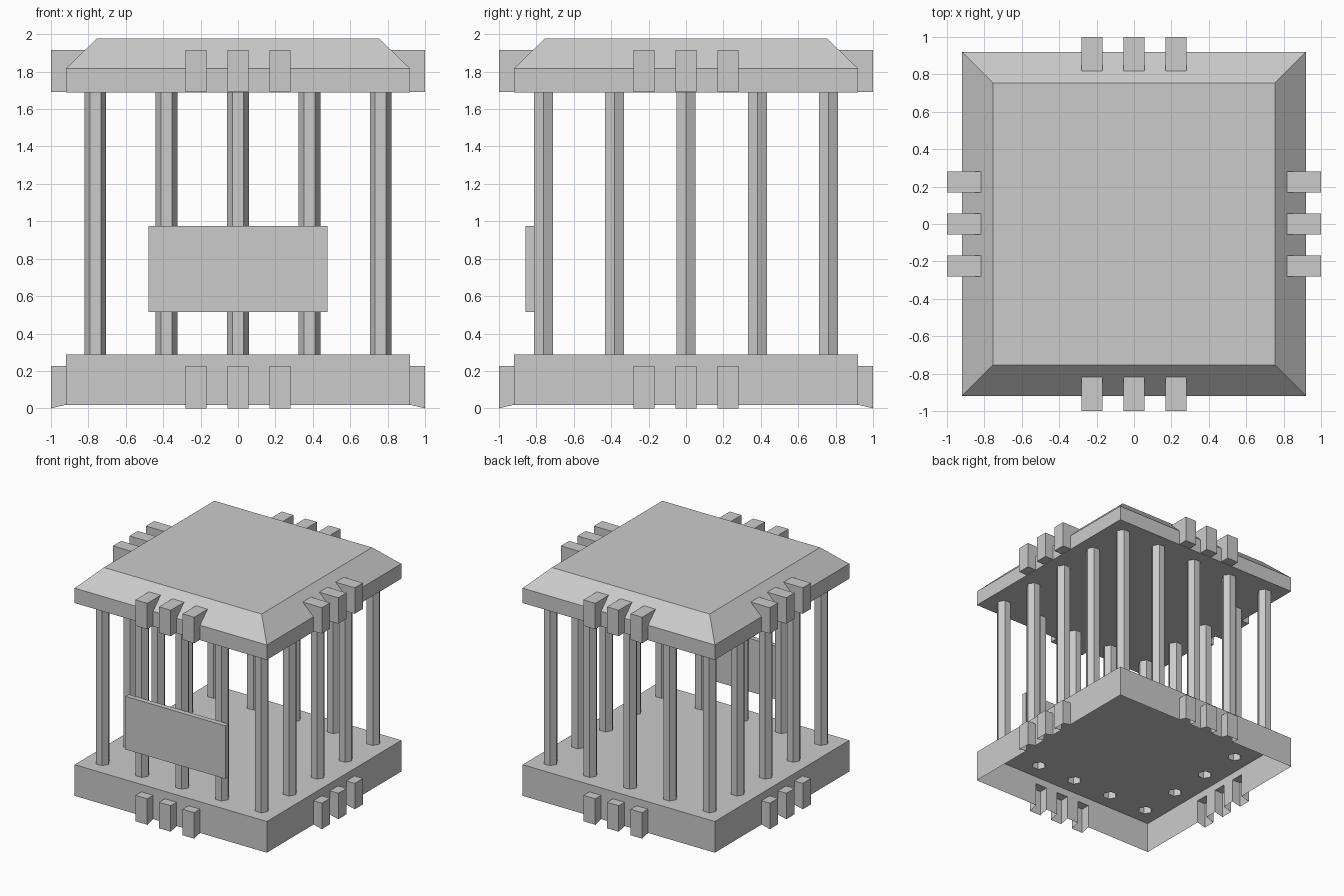
import bpy, bmesh
from math import cos, sin, pi
from mathutils import Matrix, Vector

if "Cube" in bpy.data.objects:
    bpy.data.objects.remove(bpy.data.objects["Cube"])

HALF = 0.92                      # half width of base and roof
Z0, Z1 = 0.019, 0.289            # base bottom and top
R0, R1, R2 = 1.688, 1.817, 1.977 # roof bottom, eave, top
BLOCKS = (-0.225, 0.0, 0.225)    # block centres along each side
BW = 0.056                       # half width of a block
STEP = 0.3815                    # post spacing


def finish(bm, name):
    bmesh.ops.remove_doubles(bm, verts=bm.verts, dist=0.0005)
    bmesh.ops.recalc_face_normals(bm, faces=bm.faces)
    me = bpy.data.meshes.new(name)
    bm.to_mesh(me)
    bm.free()
    ob = bpy.data.objects.new(name, me)
    bpy.context.collection.objects.link(ob)
    return ob


def face(bm, pts, m=Matrix()):
    return bm.faces.new([bm.verts.new(m @ Vector(p)) for p in pts])


def box(bm, lo, hi, m=Matrix()):
    size = [h - l for l, h in zip(lo, hi)]
    mid = [(h + l) / 2 for l, h in zip(lo, hi)]
    mat = m @ Matrix.Translation(mid) @ Matrix.Diagonal((*size, 1))
    bmesh.ops.create_cube(bm, size=1, matrix=mat)


def square(h, z):
    return [(-h, -h, z), (h, -h, z), (h, h, z), (-h, h, z)]


def hexagon(x, y, z, r=0.0585):
    return [(x + r * cos(k * pi / 3), y + r * sin(k * pi / 3), z) for k in range(6)]


SIDES = [Matrix.Rotation(k * pi / 2, 4, 'Z') for k in range(4)]
POSTS = [(i * STEP, j * STEP) for i in range(-2, 3) for j in range(-2, 3)
         if max(abs(i), abs(j)) == 2]

# Base: hollow tray, open below, with hollow blocks pushed out of notched walls
bm = bmesh.new()
BT = 0.225
for m in SIDES:
    wall = [(-HALF, Z0)]
    for c in BLOCKS:
        a, b = c - BW, c + BW
        wall += [(a, Z0), (a, BT), (b, BT), (b, Z0)]
        face(bm, [(a, -1, 0), (b, -1, 0), (b, -1, BT), (a, -1, BT)], m)
        face(bm, [(a, -1, BT), (b, -1, BT), (b, -HALF, BT), (a, -HALF, BT)], m)
        for x in (a, b):
            face(bm, [(x, -1, 0), (x, -HALF, Z0), (x, -HALF, BT), (x, -1, BT)], m)
    wall += [(HALF, Z0), (HALF, Z1), (-HALF, Z1)]
    face(bm, [(x, -HALF, z) for x, z in wall], m)

# Floor of the cage, pierced where the posts stand
edges = []
for loop in [square(HALF, Z1)] + [hexagon(x, y, Z1) for x, y in POSTS]:
    vs = [bm.verts.new(p) for p in loop]
    edges += [bm.edges.new((vs[i - 1], vs[i])) for i in range(len(vs))]
bmesh.ops.triangle_fill(bm, use_beauty=True, use_dissolve=False,
                        edges=edges, normal=(0, 0, 1))
finish(bm, "base")

# Posts: open six-sided tubes
bm = bmesh.new()
for x, y in POSTS:
    lo, hi = hexagon(x, y, Z1), hexagon(x, y, R0)
    for k in range(6):
        face(bm, [lo[k - 1], lo[k], hi[k], hi[k - 1]])
finish(bm, "posts")

# Roof slab with sloped rim
bm = bmesh.new()
rings = [square(HALF, R0), square(HALF, R1), square(0.755, R2)]
for lo, hi in zip(rings, rings[1:]):
    for k in range(4):
        face(bm, [lo[k - 1], lo[k], hi[k], hi[k - 1]])
face(bm, rings[0][::-1])
face(bm, rings[2])
finish(bm, "roof")

# Roof blocks, three on each side
bm = bmesh.new()
for m in SIDES:
    for c in BLOCKS:
        box(bm, (c - BW, -1, 1.692), (c + BW, -0.817, 1.917), m)
finish(bm, "roof_blocks")

# Blank front panel
bm = bmesh.new()
box(bm, (-0.479, -0.858, 0.516), (0.479, -0.814, 0.975))
finish(bm, "front_panel")
